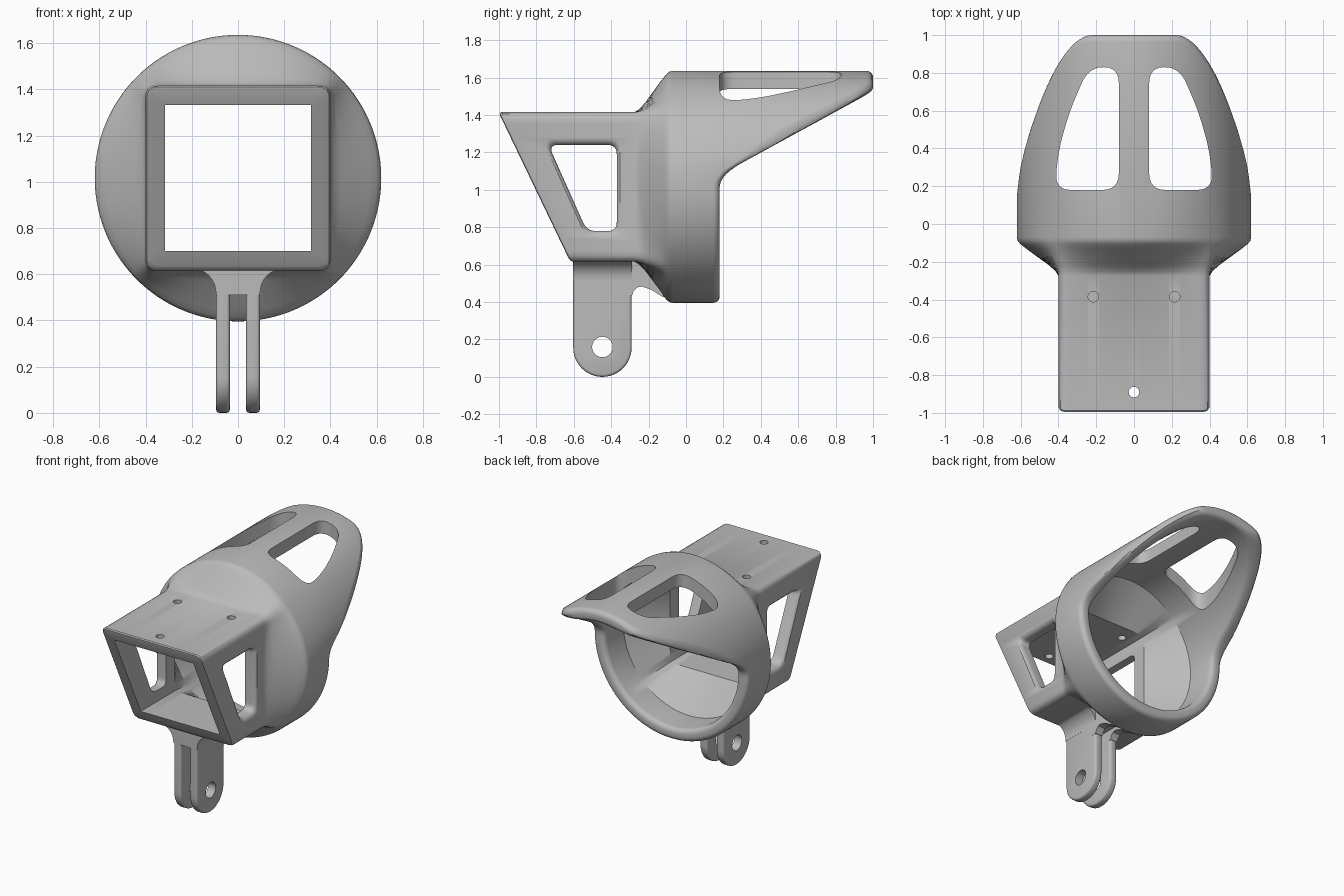
import bpy, bmesh, math
from mathutils import Vector

if "Cube" in bpy.data.objects:
    bpy.data.objects.remove(bpy.data.objects["Cube"])

grey = bpy.data.materials.new("matte_grey")
grey.use_nodes = True
COLOUR = (0.5, 0.5, 0.5, 1)
grey.diffuse_color = COLOUR
grey.node_tree.nodes["Principled BSDF"].inputs["Base Color"].default_value = COLOUR

CZ = 1.016                 # height of the ring axis
R_OUT, R_IN = 0.62, 0.53   # ring radii
H_OUT, H_IN = 0.4, 0.316   # half sizes of the square housing
SEG = 160


def make_object(name, bm):
    bmesh.ops.recalc_face_normals(bm, faces=bm.faces)
    mesh = bpy.data.meshes.new(name)
    bm.to_mesh(mesh)
    bm.free()
    mesh.materials.append(grey)
    obj = bpy.data.objects.new(name, mesh)
    bpy.context.collection.objects.link(obj)
    return obj


def apply(obj, mod):
    bpy.context.view_layer.objects.active = obj
    bpy.ops.object.modifier_apply(modifier=mod.name)


def combine(target, other, operation):
    mod = target.modifiers.new("combine", "BOOLEAN")
    mod.operation, mod.solver, mod.object = operation, "EXACT", other
    apply(target, mod)
    bpy.data.objects.remove(other)


def rounded(points, radius, steps=6):
    """Round the corners of a closed 2D outline."""
    out = []
    for i, p in enumerate(points):
        p, a, b = Vector(p), Vector(points[i - 1]), Vector(points[(i + 1) % len(points)])
        start = p + (a - p).normalized() * min(radius, (a - p).length * 0.48)
        end = p + (b - p).normalized() * min(radius, (b - p).length * 0.48)
        for k in range(steps + 1):
            t = k / steps
            out.append(start * (1 - t) ** 2 + p * 2 * t * (1 - t) + end * t * t)
    return out


def arc(cx, cy, r, a0, a1, steps):
    return [(cx + r * math.cos(math.radians(a0 + (a1 - a0) * k / steps)),
             cy + r * math.sin(math.radians(a0 + (a1 - a0) * k / steps)))
            for k in range(steps + 1)]


def prism(name, outline, axis, layers, bevel=0):
    """Stack an outline along an axis; layers are (position, scale)."""
    centre = sum((Vector(p) for p in outline), Vector((0, 0))) / len(outline)
    bm = bmesh.new()
    rings = []
    for pos, scale in layers:
        ring = []
        for p in outline:
            q = centre + (Vector(p) - centre) * scale
            co = [q.x, q.y]
            co.insert(axis, pos)
            ring.append(bm.verts.new(co))
        rings.append(ring)
    n = len(outline)
    for a, b in zip(rings, rings[1:]):
        for i in range(n):
            bm.faces.new((a[i], a[(i + 1) % n], b[(i + 1) % n], b[i]))
    bm.faces.new(rings[0])
    bm.faces.new(rings[-1])
    obj = make_object(name, bm)
    if bevel:
        mod = obj.modifiers.new("soft_edges", "BEVEL")
        mod.width, mod.segments = bevel, 3
        mod.limit_method, mod.angle_limit = "ANGLE", math.radians(50)
        apply(obj, mod)
    return obj


def circle(cx, cy, r):
    return arc(cx, cy, r, 0, 360, 32)[:-1]


# --- Body: one closed skin, square housing blending into ring and visor ---
def square_radius(angle, half, corner):
    c, s = abs(math.cos(angle)), abs(math.sin(angle))
    c, s = max(c, s), min(c, s)
    d = half / c
    if corner and d * s > half - corner:
        k = half - corner
        along = k * (c + s)
        d = along + math.sqrt(max(0, along ** 2 - 2 * k * k + corner ** 2))
    return d


def smooth_min(a, b, k):
    h = max(k - abs(a - b), 0) / k
    return min(a, b) - h * h * k / 4


def front_edge(x, z):
    return -1 + (1.41 - z) * 0.48


def visor_edge(x, z):
    slope = 0.2 + (z - 1.09) * 1.83
    lower = -smooth_min(-slope, -0.18, 0.12)
    limit = 1 - 4.6 * max(0, abs(x) - 0.22) ** 2
    return smooth_min(lower, limit, 0.04)


# Rows are (half size, corner, ring radius, blend to ring, y or edge, offset)
def row(half, corner, ring, blend, y, offset=0):
    return half, corner, ring, blend, y, offset


rows = [row(H_IN, 0, R_IN, 0, front_edge),
        row(H_OUT - 0.02, 0.03, R_OUT, 0, front_edge),
        row(H_OUT - 0.006, 0.036, R_OUT, 0, front_edge, 0.004),
        row(H_OUT, 0.04, R_OUT, 0, front_edge, 0.015)]
for y, blend in ((-0.275, 0), (-0.25, 0.07), (-0.22, 0.22), (-0.13, 0.78),
                 (-0.105, 0.92), (-0.09, 0.98), (-0.07, 1)):
    rows.append(row(H_OUT, 0.04, R_OUT, blend, y))
LIP = 0.035
for k in range(6):
    a = math.radians(18 * k)
    rows.append(row(0, 0, R_OUT - LIP * (1 - math.cos(a)), 1, visor_edge, -LIP * (1 - math.sin(a))))
for k in range(5, -1, -1):
    a = math.radians(18 * k)
    rows.append(row(0, 0, R_IN + LIP * (1 - math.cos(a)), 1, visor_edge, -LIP * (1 - math.sin(a))))
rows += [row(H_IN, 0, R_IN, 1, -0.04), row(H_IN, 0, R_IN, 0, -0.27)]

bm = bmesh.new()
grid = []
for half, corner, ring, blend, y, offset in rows:
    line = []
    for i in range(SEG):
        a = 2 * math.pi * i / SEG
        r = ring * blend
        if blend < 1:
            r += square_radius(a, half, corner) * (1 - blend)
        x, z = r * math.cos(a), CZ + r * math.sin(a)
        depth = y(x, z) + offset if callable(y) else y
        line.append(bm.verts.new((x, depth, z)))
    grid.append(line)
for j, line in enumerate(grid):
    after = grid[(j + 1) % len(grid)]
    for i in range(SEG):
        k = (i + 1) % SEG
        bm.faces.new((line[i], line[k], after[k], after[i]))
body = make_object("camera_hood_body", bm)

# --- Neck flaring into the housing floor, and gusset under the ring ---
right = [(0.0955, 0.51)] + arc(0.2, 0.52, 0.1045, 180, 90, 8) + [(0.2, 0.66)]
neck = prism("neck", right + [(-x, z) for x, z in reversed(right)], 1,
             [(-0.603, 1), (-0.29, 1)])
gusset = prism("gusset", [(-0.33, 0.43), (-0.288, 0.435), (-0.28, 0.46), (-0.26, 0.479),
                          (-0.235, 0.483), (-0.19, 0.468), (-0.12, 0.425), (-0.13, 0.5),
                          (-0.27, 0.64), (-0.33, 0.64)], 0, [(-0.0952, 1), (0.0952, 1)])
slot = prism("slot", [(-0.7, 0.3), (-0.1, 0.3), (-0.1, 0.51), (-0.7, 0.51)], 0,
             [(-0.035, 1), (0.035, 1)])
combine(neck, gusset, "UNION")
combine(neck, slot, "DIFFERENCE")

# --- Mounting prongs with a pivot hole ---
blade = arc(-0.447, 0.156, 0.156, 180, 360, 24) + [(-0.291, 0.56), (-0.603, 0.56)]
for side, name in ((1, "left_prong"), (-1, "right_prong")):
    prong = prism(name, blade, 0, [(side * 0.035, 1), (side * 0.095, 1)], 0.015)
    combine(neck, prong, "UNION")
combine(neck, prism("pivot_hole", circle(-0.447, 0.16, 0.055), 0, [(-0.2, 1), (0.2, 1)]),
        "DIFFERENCE")
combine(body, neck, "UNION")

# --- Openings: housing side windows, visor windows, screw holes ---
side_window = rounded([(-0.735, 1.24), (-0.37, 1.24), (-0.37, 0.78), (-0.53, 0.78)], 0.05)
for side in (1, -1):
    flare = [(0.25, 1), (0.37, 1), (0.385, 1.03), (0.395, 1.08), (0.401, 1.15), (0.45, 1.15)]
    combine(body, prism("side_window", side_window, 0, [(side * x, s) for x, s in flare]),
            "DIFFERENCE")
    visor_window = rounded([(0.08, 0.18), (0.42, 0.18), (0.4, 0.39), (0.34, 0.6),
                            (0.24, 0.83), (0.08, 0.83)], 0.09)
    combine(body, prism("visor_window", [(side * x, y) for x, y in visor_window], 2,
                        [(1.2, 1), (1.8, 1)]), "DIFFERENCE")
for x, y in ((-0.215, -0.385), (0.215, -0.385), (0, -0.89)):
    combine(body, prism("screw_hole", circle(x, y, 0.028), 2, [(1.2, 1), (1.6, 1)]), "DIFFERENCE")

bpy.ops.object.select_all(action="DESELECT")
body.select_set(True)
bpy.context.view_layer.objects.active = body
bpy.ops.object.shade_smooth_by_angle(angle=math.radians(32))
